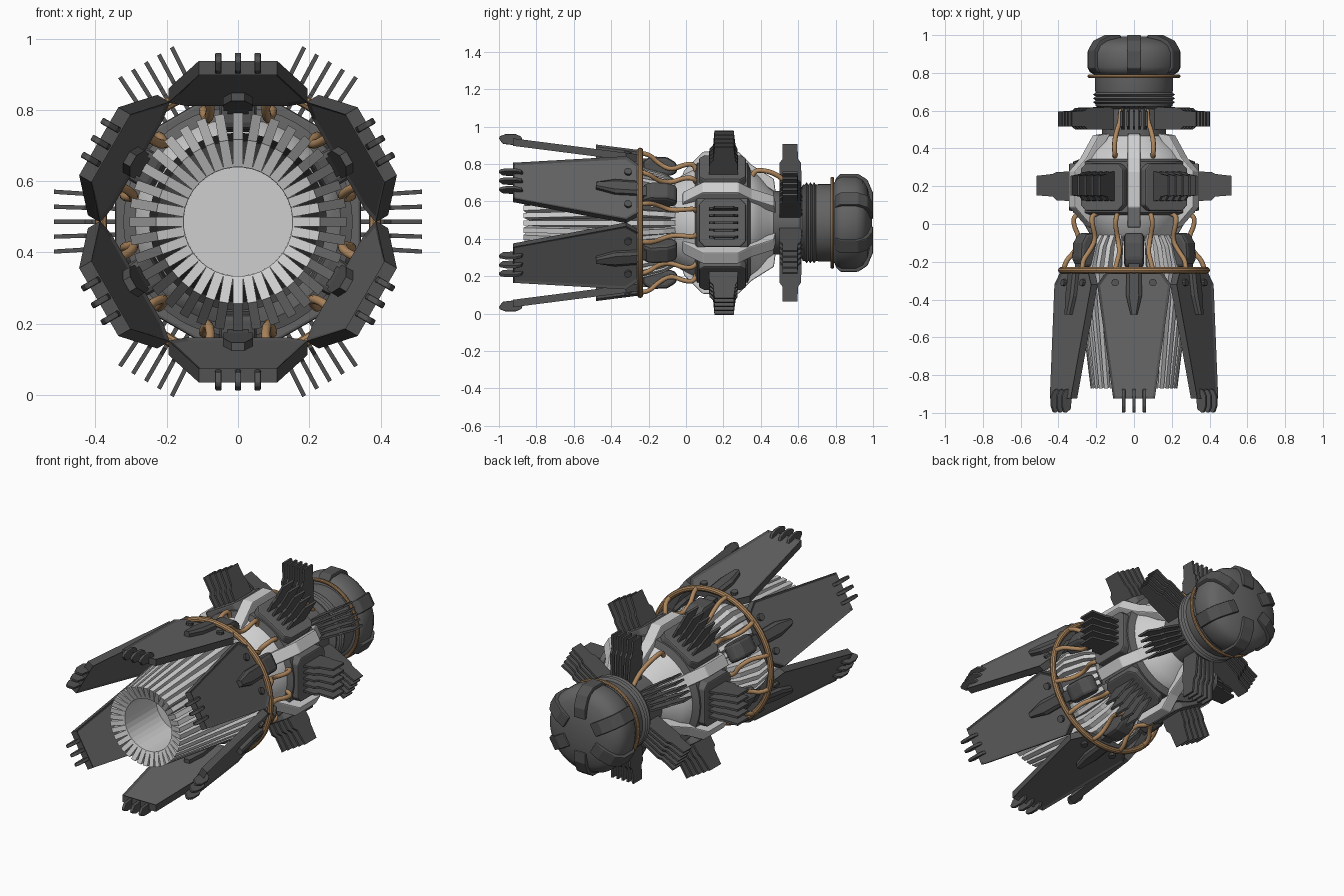
import bpy, bmesh, math
from mathutils import Matrix

if "Cube" in bpy.data.objects:
    bpy.data.objects.remove(bpy.data.objects["Cube"])

Z0 = 0.486                       # height of the long axis
SIX = [90 + 60 * k for k in range(6)]      # petals, bands, rear fins
BETWEEN = [60 * k for k in range(6)]       # front fins and panels


def mat(name, *c):
    m = bpy.data.materials.new(name)
    m.diffuse_color = (*c, 1)
    m.use_nodes = True
    m.node_tree.nodes["Principled BSDF"].inputs["Base Color"].default_value = m.diffuse_color
    return m


LIGHT = mat("light_grey", 0.62, 0.62, 0.62)
MID = mat("mid_grey", 0.125, 0.125, 0.125)
DARK = mat("dark_grey", 0.085, 0.085, 0.085)
COPPER = mat("copper", 0.42, 0.24, 0.11)


def frame(deg):
    """Local x = tangent, y = along axis, z = radius."""
    c, s = math.cos(math.radians(deg)), math.sin(math.radians(deg))
    return Matrix(((s, 0, c, 0), (0, 1, 0, 0), (-c, 0, s, Z0), (0, 0, 0, 1)))


def place(name, data, angles, smooth=False, bevel=0):
    for a in angles:
        ob = bpy.data.objects.new(name, data)
        bpy.context.collection.objects.link(ob)
        ob.matrix_world = frame(a)
        if bevel:
            b = ob.modifiers.new("bevel", 'BEVEL')
            b.width, b.segments = bevel, 2
    if smooth:
        bpy.ops.object.select_all(action='DESELECT')
        ob.select_set(True)
        bpy.context.view_layer.objects.active = ob
        bpy.ops.object.shade_smooth_by_angle(angle=math.radians(35))


def finish(bm, *mats):
    bmesh.ops.recalc_face_normals(bm, faces=bm.faces[:])
    me = bpy.data.meshes.new("part")
    bm.to_mesh(me)
    bm.free()
    for m in mats:
        me.materials.append(m)
    return me


def loft(bm, rings, caps=True, closed=False):
    vs = [[bm.verts.new(p) for p in r] for r in rings]
    n = len(rings[0])
    pairs = list(zip(vs, vs[1:])) + ([(vs[-1], vs[0])] if closed else [])
    for a, b in pairs:
        for i in range(n):
            j = (i + 1) % n
            bm.faces.new((a[i], a[j], b[j], b[i]))
    if caps:
        return bm.faces.new(vs[0]), bm.faces.new(vs[-1])


def slab(bm, yz, w, x=0):
    """Side profile in y/z, extruded across x."""
    loft(bm, [[(x - w, y, z) for y, z in yz], [(x + w, y, z) for y, z in yz]])


def lathe(name, prof, m, seg=48, smooth=True, closed=False):
    bm = bmesh.new()
    ang = [2 * math.pi * i / seg for i in range(seg)]
    loft(bm, [[(r * math.cos(a), y, r * math.sin(a)) for a in ang] for y, r in prof],
         caps=False, closed=closed)
    bmesh.ops.remove_doubles(bm, verts=bm.verts[:], dist=1e-5)
    place(name, finish(bm, m), [90], smooth)


def hoop(name, y, R, r):
    lathe(name, [(y + r * math.sin(k * math.pi / 5), R + r * math.cos(k * math.pi / 5))
                 for k in range(10)], COPPER, 64, closed=True)


def cable(pts, r):
    cu = bpy.data.curves.new("cable", 'CURVE')
    cu.dimensions = '3D'
    cu.bevel_depth, cu.bevel_resolution, cu.use_fill_caps = r, 2, True
    sp = cu.splines.new('NURBS')
    sp.points.add(len(pts) - 1)
    for p, q in zip(sp.points, pts):
        p.co = (*q, 1)
    sp.order_u, sp.use_endpoint_u, sp.resolution_u = 3, True, 5
    cu.materials.append(COPPER)
    return cu


# Front barrel: dark core, light bore, 36 light ribs
lathe("barrel_core", [(-0.82, 0.157), (-0.82, 0.18), (-0.25, 0.25), (-0.05, 0.2)], DARK, 36)
lathe("barrel_bore", [(-0.835, 0.155), (-0.55, 0.153), (-0.55, 0)], LIGHT, 36)
bm = bmesh.new()
slab(bm, [(-0.84, 0.153), (-0.87, 0.23), (-0.25, 0.305), (-0.12, 0.27), (-0.04, 0.22),
          (-0.04, 0.15)], 0.0135)
place("barrel_rib", finish(bm, LIGHT), [10 * k for k in range(36)])

# Central body, mid ring and neck
lathe("body_shell", [(-0.1, 0.19), (-0.06, 0.23), (0, 0.265), (0.06, 0.295), (0.2, 0.315),
                     (0.33, 0.295), (0.39, 0.25), (0.44, 0.19), (0.48, 0.16)], LIGHT)
lathe("body_ring", [(0.04, 0.27), (0.06, 0.322), (0.33, 0.322), (0.35, 0.27)], MID)
lathe("neck", [(0.4, 0.17), (0.61, 0.17), (0.625, 0.205)]
      + [(0.635 + 0.01 * i, 0.217 if i % 2 else 0.203) for i in range(7)]
      + [(0.71, 0.207), (0.8, 0.207)], MID)

# Arched light bands over the body
bm = bmesh.new()
slab(bm, [(-0.03, 0.22), (-0.01, 0.28), (0.09, 0.38), (0.28, 0.38), (0.35, 0.31),
          (0.47, 0.235), (0.48, 0.16), (0.42, 0.2), (0.32, 0.28), (0.06, 0.28)], 0.034)
place("body_band", finish(bm, LIGHT), SIX, bevel=0.006)

# Panels between bands
bm = bmesh.new()
outline = [(-0.13, 0.1), (-0.1, 0.07), (0.1, 0.07), (0.13, 0.1),
           (0.13, 0.29), (0.1, 0.32), (-0.1, 0.32), (-0.13, 0.29)]
loft(bm, [[(x, y, z) for x, y in outline] for z in (0.29, 0.345)])
place("body_panel", finish(bm, MID), BETWEEN, bevel=0.008)


def fin_stack(name, yz, gap0, gap1, angles):
    """Five thin fins that fan out slightly."""
    lo, hi = min(z for _, z in yz), max(z for _, z in yz)
    bm = bmesh.new()
    for i in range(-2, 3):
        off = [i * (gap0 + (gap1 - gap0) * (z - lo) / (hi - lo)) for _, z in yz]
        loft(bm, [[(o + s, y, z) for o, (y, z) in zip(off, yz)] for s in (-0.006, 0.006)])
    place(name, finish(bm, DARK), angles)


fin_stack("front_fins", [(0.12, 0.3), (0.125, 0.41), (0.145, 0.43), (0.152, 0.517),
                         (0.255, 0.517), (0.265, 0.43), (0.275, 0.41), (0.28, 0.3)],
          0.035, 0.042, BETWEEN)
fin_stack("rear_fins", [(0.5, 0.15), (0.5, 0.32), (0.515, 0.34), (0.515, 0.422),
                        (0.595, 0.422), (0.6, 0.34), (0.615, 0.32), (0.62, 0.15)],
          0.026, 0.034, SIX)

# Rear head with straps
lathe("head", [(0.79, 0), (0.79, 0.21), (0.805, 0.235), (0.83, 0.247), (0.91, 0.247),
               (0.945, 0.23), (0.97, 0.19), (0.986, 0.12), (0.993, 0.06), (0.995, 0)], MID)
bm = bmesh.new()
slab(bm, [(0.79, 0.19), (0.8, 0.235), (0.825, 0.262), (0.92, 0.262), (0.97, 0.23),
          (1.0, 0.16), (1.0, 0.1), (0.97, 0.1), (0.9, 0.2)], 0.038)
place("head_strap", finish(bm, DARK), SIX, bevel=0.006)

# Petal plates with recessed faces
def skin(y):
    return 0.365 + (-0.25 - y) * 0.128


bm = bmesh.new()
outline = [(-0.11, -0.925), (0.11, -0.925), (0.195, -0.32), (0.145, -0.25),
           (-0.145, -0.25), (-0.195, -0.32)]
faces = loft(bm, [[(x, y, skin(y) + d) for x, y in outline] for d in (-0.04, 0)])
bmesh.ops.recalc_face_normals(bm, faces=bm.faces[:])
for f in faces:
    bmesh.ops.inset_region(bm, faces=[f], thickness=0.016, depth=-0.007)
    f.material_index = 1
place("petal", finish(bm, DARK, MID), SIX)

# Three claws on each petal tip
bm = bmesh.new()
for x in (-0.055, 0, 0.055):
    slab(bm, [(-0.87, 0.43), (-0.88, 0.46), (-0.91, 0.474), (-0.965, 0.474), (-0.995, 0.463),
              (-1.0, 0.45), (-0.98, 0.422), (-0.92, 0.415)], 0.009, x)
place("petal_claw", finish(bm, DARK), SIX, bevel=0.004)

# Hinge wedge and bolts on each petal
bm = bmesh.new()
wedge = [(-0.04, -0.26), (0.04, -0.26), (0.042, -0.38), (0.018, -0.48), (-0.018, -0.48),
         (-0.042, -0.38)]
loft(bm, [[(x * k, y, skin(y) + d) for x, y in wedge] for d, k in ((-0.055, 1), (0.012, 1), (0.024, 0.6))])
for x in (-0.1, 0.1):
    ring = [(x + 0.02 * math.cos(k * math.pi / 5), -0.31 + 0.02 * math.sin(k * math.pi / 5))
            for k in range(10)]
    loft(bm, [[(u, v, skin(v) + d) for u, v in ring] for d in (-0.01, 0.008)])
place("petal_hinge", finish(bm, DARK), SIX)

# Rounded pods and the arms that carry the petals
bm = bmesh.new()
slab(bm, [(-0.23, 0.26), (-0.23, 0.33), (-0.19, 0.355), (-0.1, 0.35), (-0.05, 0.32),
          (-0.045, 0.27), (-0.08, 0.25)], 0.052)
place("pod", finish(bm, DARK), SIX, bevel=0.018)
bm = bmesh.new()
slab(bm, [(-0.3, 0.32), (-0.3, 0.35), (-0.18, 0.34), (-0.18, 0.29)], 0.03)
place("pod_arm", finish(bm, DARK), SIX)

# Copper hoops and cables
hoop("front_hoop", -0.245, 0.385, 0.017)
hoop("head_hoop", 0.782, 0.236, 0.01)
for s in (-1, 1):
    place("front_cable", cable([(s * 0.085, 0.06, 0.24), (s * 0.09, 0.055, 0.31),
                                (s * 0.1, 0.0, 0.315), (s * 0.085, -0.08, 0.28),
                                (s * 0.075, -0.15, 0.32), (s * 0.09, -0.2, 0.37),
                                (s * 0.1, -0.245, 0.372)], 0.013), SIX)
    place("rear_cable", cable([(s * 0.1, 0.35, 0.21), (s * 0.1, 0.35, 0.28),
                               (s * 0.105, 0.43, 0.28), (s * 0.09, 0.5, 0.25),
                               (s * 0.07, 0.55, 0.2), (s * 0.07, 0.6, 0.15)], 0.013), [90])
